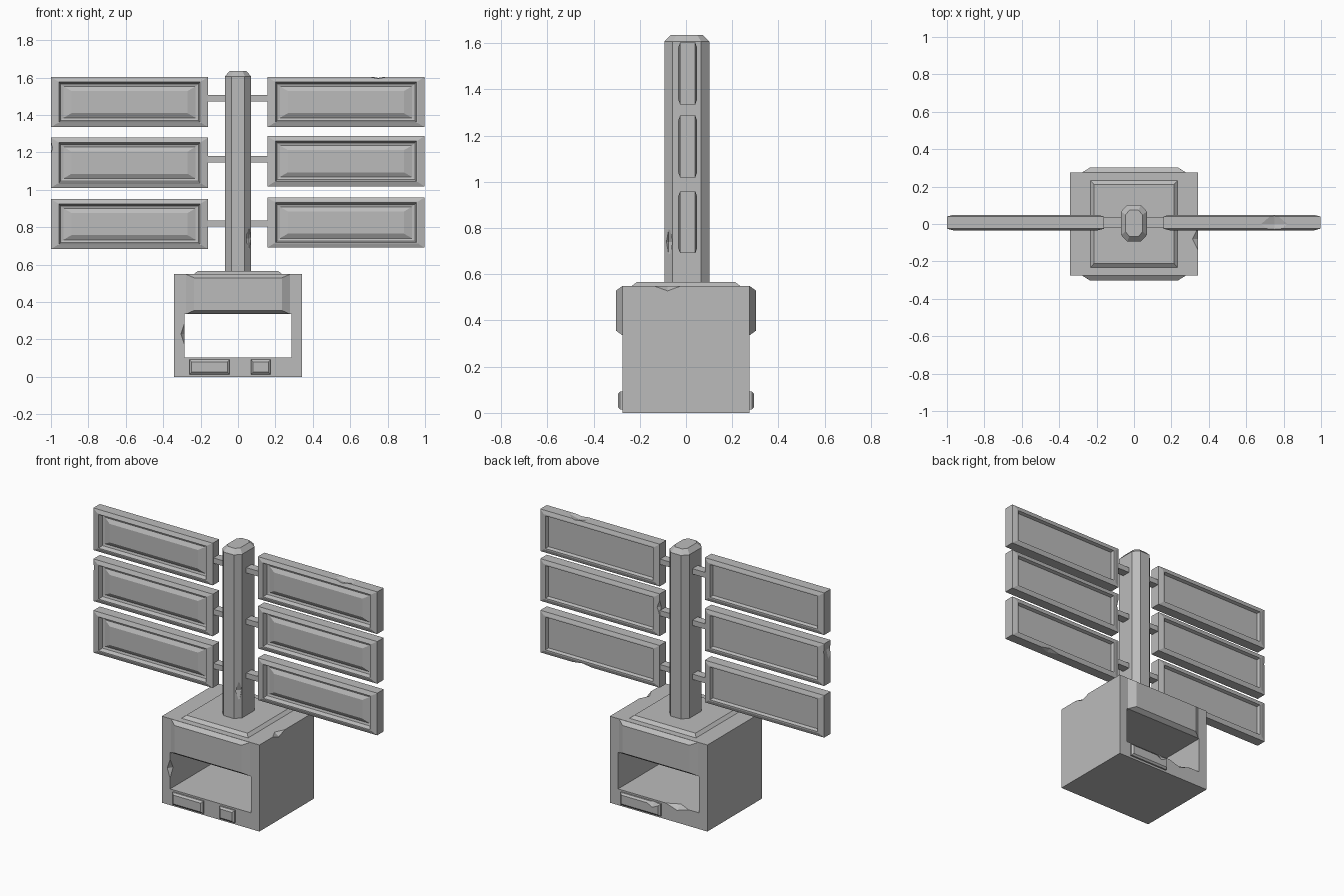
import bpy, bmesh
from mathutils import Vector

if "Cube" in bpy.data.objects:
    bpy.data.objects.remove(bpy.data.objects["Cube"], do_unlink=True)

stone = bpy.data.materials.new("plain grey")
stone.use_nodes = True
GREY = (0.5, 0.5, 0.5, 1)
stone.diffuse_color = GREY
stone.node_tree.nodes["Principled BSDF"].inputs["Base Color"].default_value = GREY


def finish(name, bm):
    """Turn a bmesh into a flat-shaded grey object."""
    bmesh.ops.recalc_face_normals(bm, faces=bm.faces)
    mesh = bpy.data.meshes.new(name)
    bm.to_mesh(mesh)
    bm.free()
    mesh.materials.append(stone)
    obj = bpy.data.objects.new(name, mesh)
    bpy.context.collection.objects.link(obj)
    return obj


def loft(name, rings):
    """Skin a list of equal-sized point loops and cap both ends."""
    bm = bmesh.new()
    loops = [[bm.verts.new(p) for p in ring] for ring in rings]
    n = len(loops[0])
    for a, b in zip(loops, loops[1:]):
        for i in range(n):
            j = (i + 1) % n
            bm.faces.new((a[i], a[j], b[j], b[i]))
    bm.faces.new(loops[0])
    bm.faces.new(loops[-1])
    return finish(name, bm)


def rect_y(x0, x1, z0, z1, y, dx=0, dz=0):
    """Upright rectangle at depth y, inset by dx and dz."""
    return [(x0 + dx, y, z0 + dz), (x1 - dx, y, z0 + dz),
            (x1 - dx, y, z1 - dz), (x0 + dx, y, z1 - dz)]


def rect_z(x, y, z):
    return [(-x, -y, z), (x, -y, z), (x, y, z), (-x, y, z)]


def box(name, x0, x1, y0, y1, z0, z1):
    return loft(name, [rect_y(x0, x1, z0, z1, y0), rect_y(x0, x1, z0, z1, y1)])


def subtract(obj, cutter):
    """Cut one solid from another, then drop the cutter."""
    mod = obj.modifiers.new("cut", 'BOOLEAN')
    mod.operation = 'DIFFERENCE'
    mod.solver = 'EXACT'
    mod.object = cutter
    cutter.hide_render = True
    bpy.context.view_layer.objects.active = obj
    bpy.ops.object.modifier_apply(modifier=mod.name)
    bpy.data.objects.remove(cutter, do_unlink=True)


def chip(obj, centre, radii):
    """Knock a faceted chip out of an edge with a stretched octahedron."""
    bm = bmesh.new()
    c = Vector(centre)
    ends = [[bm.verts.new(c + Vector([s * r if k == i else 0 for k in range(3)]))
             for s in (-1, 1)] for i, r in enumerate(radii)]
    for a in ends[0]:
        for b in ends[1]:
            for d in ends[2]:
                bm.faces.new((a, b, d))
    subtract(obj, finish("chip_cutter", bm))


# Base housing with a slot right through it
base = box("base_housing", -0.343, 0.343, -0.275, 0.275, 0, 0.55)
subtract(base, box("slot_cutter", -0.285, 0.285, -0.4, 0.4, 0.103, 0.335))
chip(base, (0.343, -0.08, 0.55), (0.03, 0.06, 0.022))
chip(base, (-0.285, -0.275, 0.23), (0.02, 0.03, 0.06))
chip(base, (-0.13, 0.275, 0.103), (0.08, 0.04, 0.025))

# Raised slabs on front, back and top of the base
for name, side in (("front_slab", -1), ("back_slab", 1)):
    loft(name, [rect_y(-0.28, 0.28, 0.335, 0.55, side * 0.274),
                rect_y(-0.28, 0.28, 0.335, 0.55, side * 0.302, 0.045, 0.02)])
loft("top_slab", [rect_z(0.235, 0.235, 0.549), rect_z(0.215, 0.212, 0.567)])


def plate(name, x0, x1, side):
    """Small bevelled plate below the slot."""
    return loft(name, [rect_y(x0, x1, 0.014, 0.092, side * y, d, d)
                       for y, d in ((0.274, 0), (0.285, 0), (0.295, 0.011))])


plate("front_wide_plate", -0.26, -0.045, -1)
plate("front_small_plate", 0.07, 0.175, -1)
back_plate = plate("back_wide_plate", -0.02, 0.26, 1)
chip(back_plate, (0.03, 0.295, 0.092), (0.06, 0.02, 0.03))


def octagon(x, y, cut_x, cut_y, z):
    """Chamfered rectangle around the post axis."""
    ring = [(x, cut_y), (cut_x, y), (-cut_x, y), (-x, cut_y),
            (-x, -cut_y), (-cut_x, -y), (cut_x, -y), (x, -cut_y)]
    return [(px, py + 0.004, z) for px, py in ring]


# Central post with a chamfered head
post = loft("post", [octagon(0.07, 0.098, 0.036, 0.062, 0.55),
                     octagon(0.07, 0.098, 0.036, 0.062, 1.607),
                     octagon(0.045, 0.07, 0.025, 0.045, 1.635)])
chip(post, (0.06, -0.075, 0.74), (0.025, 0.025, 0.07))

# Cross-section of a panel: depth, side inset, top and bottom inset
PANEL = [(-0.018, 0.11, 0.075), (-0.004, 0.067, 0.05), (-0.008, 0.052, 0.036),
         (-0.034, 0.043, 0.027), (-0.034, 0.035, 0.022), (-0.025, 0, 0),
         (0.04, 0, 0), (0.048, 0.03, 0.022), (0.048, 0.043, 0.03),
         (0.028, 0.05, 0.037)]

# Three framed panels on each side, each held by a short arm
panels = {}
for side, label in ((1, "left"), (-1, "right")):
    x0, x1 = (0.157, 0.997) if side > 0 else (-1, -0.16)
    for level, (low, arm_z) in {"lower": (0.687, 0.82), "middle": (1.015, 1.163),
                                "upper": (1.335, 1.49)}.items():
        key = f"{label}_{level}"
        low += 0.004 * side if level != "upper" else 0
        panels[key] = loft(f"{key}_panel",
                           [rect_y(x0, x1, low, low + 0.268, y, dx, dz)
                            for y, dx, dz in PANEL])
        ax = sorted((side * 0.05, side * 0.17))
        box(f"{key}_arm", ax[0], ax[1], -0.018, 0.036, arm_z - 0.017, arm_z + 0.017)

# Chips in the panel frames
chip(panels["left_upper"], (0.75, 0.0, 1.603), (0.07, 0.06, 0.015))
chip(panels["left_middle"], (0.157, 0.044, 1.2), (0.015, 0.02, 0.06))
chip(panels["left_lower"], (0.7, 0.044, 0.691), (0.08, 0.03, 0.012))
chip(panels["right_middle"], (-1, 0.0, 1.225), (0.013, 0.06, 0.055))
